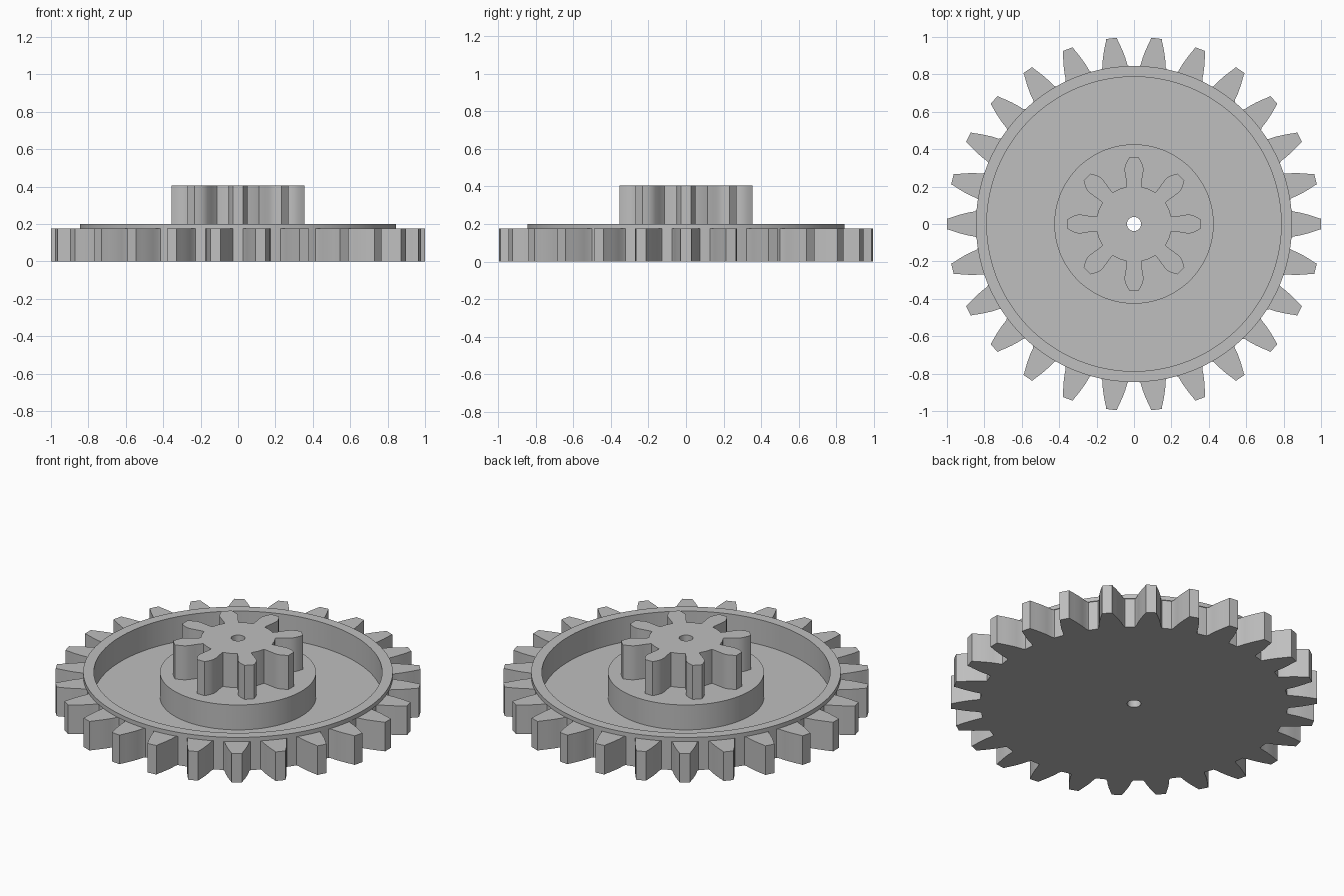
import bpy, bmesh, math

cube = bpy.data.objects.get("Cube")
if cube:
    bpy.data.objects.remove(cube)

# Single grey plastic
grey = bpy.data.materials.new("grey plastic")
grey.use_nodes = True
colour = (0.52, 0.52, 0.52, 1)
grey.diffuse_color = colour
grey.node_tree.nodes["Principled BSDF"].inputs["Base Color"].default_value = colour


def gear_outline(teeth, flank):
    """Polar (angle, radius) outline; flank lists (radius, half width) from root to tip."""
    pitch = math.tau / teeth
    points = []
    for i in range(teeth):
        middle = i * pitch
        points += [(middle - math.asin(w / r), r) for r, w in flank]
        points += [(middle + math.asin(w / r), r) for r, w in reversed(flank)]
        points.append((middle + pitch / 2, flank[0][0]))
    return points


def loft(name, outline, rings):
    """Bridge a stack of (radius, z) rings; radius None follows the toothed outline."""
    bm = bmesh.new()
    loops = []
    for radius, z in rings:
        loop = []
        for angle, r in outline:
            r = radius or r
            loop.append(bm.verts.new((r * math.cos(angle), r * math.sin(angle), z)))
        loops.append(loop)
    n = len(outline)
    for a, b in zip(loops, loops[1:]):
        for i in range(n):
            j = (i + 1) % n
            bm.faces.new((a[i], a[j], b[j], b[i]))
    mesh = bpy.data.meshes.new(name)
    bm.to_mesh(mesh)
    bm.free()
    mesh.materials.append(grey)
    obj = bpy.data.objects.new(name, mesh)
    bpy.context.collection.objects.link(obj)
    bpy.ops.object.select_all(action='DESELECT')
    obj.select_set(True)
    bpy.context.view_layer.objects.active = obj
    bpy.ops.object.shade_smooth_by_angle(angle=math.radians(25))
    return obj


bore = 0.038

# Wide gear: flat underside, toothed edge, raised rim, recessed web and hub
wide_flank = [(0.84, 0.074), (0.855, 0.067), (0.89, 0.061), (0.925, 0.052),
              (0.96, 0.041), (0.985, 0.032), (1.0, 0.028)]
loft("wide_gear", gear_outline(26, wide_flank),
     [(bore, 0), (None, 0), (None, 0.175), (0.845, 0.175), (0.845, 0.2),
      (0.787, 0.2), (0.787, 0.05), (0.426, 0.05), (0.426, 0.2), (0.18, 0.2)])

# Pinion on the hub, with the shaft bore running down through the gear
pinion_flank = [(0.203, 0.039), (0.215, 0.039), (0.25, 0.044), (0.285, 0.05), (0.305, 0.05),
                (0.325, 0.044), (0.343, 0.034), (0.356, 0.026)]
loft("pinion", gear_outline(8, pinion_flank),
     [(None, 0.2), (None, 0.405), (bore, 0.405), (bore, 0)])
